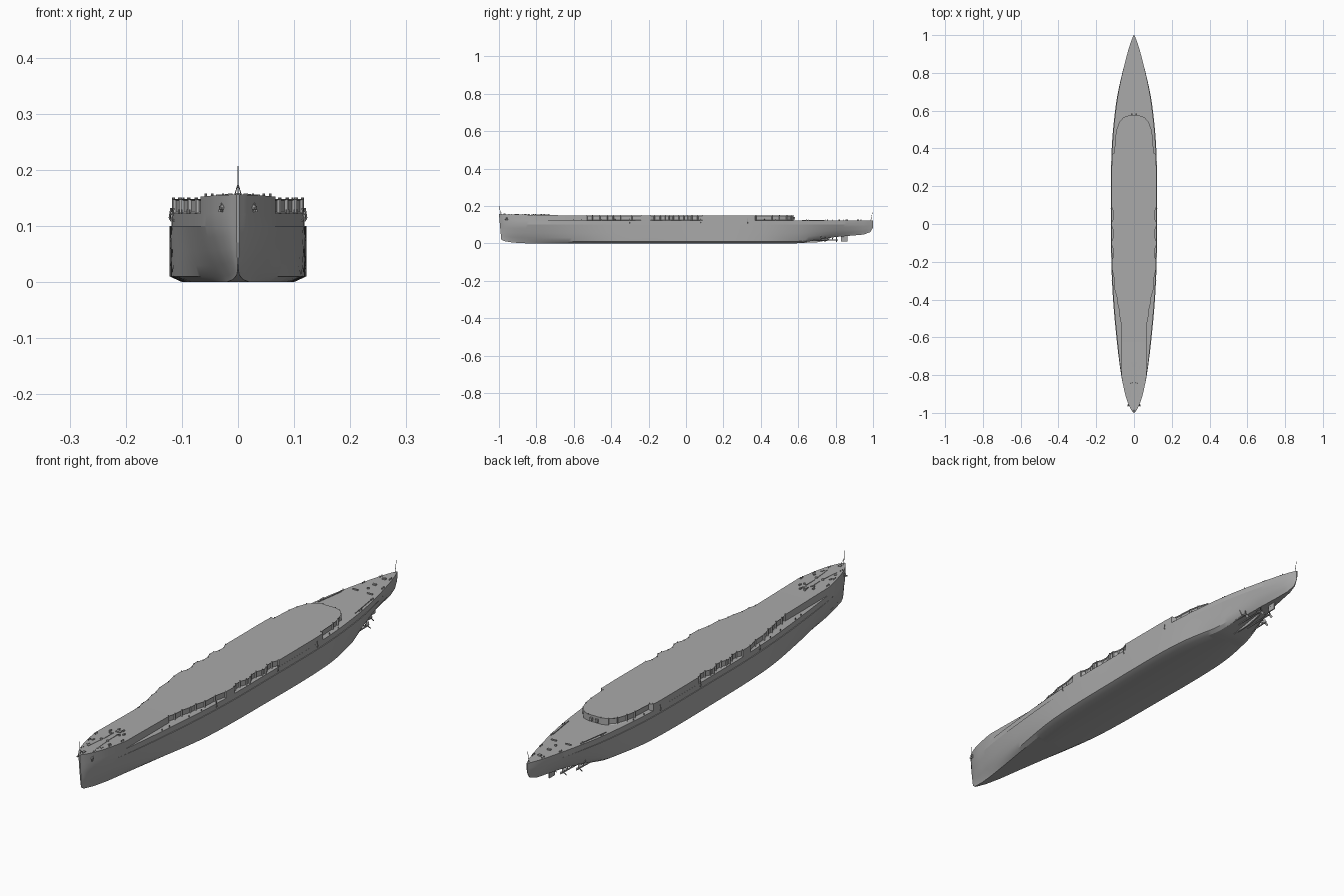
import bpy, bmesh, math
from mathutils import Vector, Matrix

old = bpy.data.objects.get("Cube")
if old:
    bpy.data.objects.remove(old)

grey = bpy.data.materials.new("hull grey")
grey.use_nodes = True
COL = (0.4, 0.4, 0.4, 1)
grey.diffuse_color = COL
grey.node_tree.nodes["Principled BSDF"].inputs["Base Color"].default_value = COL


def finish(bm, name, angle=30):
    bmesh.ops.remove_doubles(bm, verts=bm.verts, dist=1e-5)
    bmesh.ops.recalc_face_normals(bm, faces=bm.faces)
    me = bpy.data.meshes.new(name)
    bm.to_mesh(me)
    bm.free()
    me.materials.append(grey)
    ob = bpy.data.objects.new(name, me)
    bpy.context.collection.objects.link(ob)
    bpy.ops.object.select_all(action='DESELECT')
    ob.select_set(True)
    bpy.context.view_layer.objects.active = ob
    bpy.ops.object.shade_smooth_by_angle(angle=math.radians(angle))
    return ob


def box(bm, c, size, rot=0.0):
    m = Matrix.Translation(c) @ Matrix.Rotation(rot, 4, 'Z') @ Matrix.Diagonal((*size, 1))
    bmesh.ops.create_cube(bm, size=1, matrix=m)


def rod(bm, a, b, r, r2=None, n=8):
    a, b = Vector(a), Vector(b)
    d = b - a
    m = Matrix.Translation((a + b) / 2) @ d.to_track_quat('Z', 'Y').to_matrix().to_4x4()
    bmesh.ops.create_cone(bm, cap_ends=True, segments=n, radius1=r,
                          radius2=r if r2 is None else r2, depth=d.length, matrix=m)


def curve(table, y, smooth=True):
    """Interpolate a table of (y, value) pairs."""
    if y <= table[0][0]:
        return table[0][1]
    for i in range(len(table) - 1):
        (a, u), (b, v) = table[i], table[i + 1]
        if y <= b:
            t = (y - a) / (b - a)
            if not smooth:
                return u + (v - u) * t
            p, q = table[max(i - 1, 0)], table[min(i + 2, len(table) - 1)]
            m0 = (v - p[1]) / (b - p[0]) * (b - a)
            m1 = (q[1] - u) / (q[0] - a) * (b - a)
            return ((2*t**3 - 3*t**2 + 1) * u + (t**3 - 2*t**2 + t) * m0
                    + (3*t**2 - 2*t**3) * v + (t**3 - t**2) * m1)
    return table[-1][1]


BEAM = [(-1, .003), (-.98, .017), (-.95, .031), (-.9, .047), (-.8, .067), (-.6, .09),
        (-.4, .108), (-.2, .117), (0, .118), (.3, .118), (.45, .112), (.6, .097),
        (.7, .082), (.8, .061), (.9, .036), (.96, .018), (1, .002)]
FULL = [(-1, .2), (-.9, .35), (-.8, .5), (-.6, .78), (-.4, .95), (-.2, .98),
        (.4, .98), (.6, .8), (.8, .5), (1, .3)]
KEEL = [(-1, .022), (-.985, .012), (-.93, .004), (-.85, 0), (.6, 0), (.7, .018),
        (.8, .034), (.95, .047), (.985, .06), (1, .085)]
MAIN, KNUCKLE = .122, .1


def beam(y):
    return curve(BEAM, y)


def rake(y, z):
    return y + .014 * max(0, (-.85 - y) / .15) * (1 - z / .155)


def top_z(y):
    return curve([(-1, .156), (-.8, .152), (-.6, .148), (.6, .148)], y, False)


# Hull: lofted sections with a chine, a side bulge and a knuckle
def section(y):
    B, f, k = beam(y), curve(FULL, y), curve(KEEL, y, False)
    bulge = .003 * max(0, min(1, (y + .85) / .2, (.85 - y) / .2))
    chine = B * f
    pts = [(0, k), (chine * .84, k)]
    h = KNUCKLE - k
    for s in (.1, .3, .55, .8, 1):
        w = chine + (B - chine) * ((s - .1) / .9) ** .7
        pts.append((w + bulge, k + h * s))
    pts += [(B, KNUCKLE), (B, MAIN), (0, MAIN)]
    full = pts + [(-x, z) for x, z in pts[-2:0:-1]]
    return [Vector((x, rake(y, z), z)) for x, z in full]


bm = bmesh.new()
N = 110
rings = [[bm.verts.new(p) for p in section(-math.cos(math.pi * i / N))] for i in range(N + 1)]
for a, b in zip(rings, rings[1:]):
    for j in range(len(a)):
        k = (j + 1) % len(a)
        bm.faces.new((a[j], a[k], b[k], b[j]))
bm.faces.new(rings[0])
bm.faces.new(rings[-1])
finish(bm, "hull")

# Raised upper deck: forecastle flush with the hull, then stepped gun bays
INNER = [(-.8, .067), (-.53, .067), (-.5, .075), (-.46, .077), (-.42, .088), (-.39, .09),
         (-.35, .102), (-.29, .105), (-.24, .118)]
for y in (-.19, -.09, .01):
    INNER += [(y, .118), (y + .022, .108), (y + .052, .108), (y + .078, .118)]
INNER += [(.37, .118), (.375, .104), (.46, .099), (.5, .092), (.54, .078), (.565, .055), (.574, .03)]
ys = sorted({round(-1 + .2 * (1 - math.cos(math.pi * i / 60)), 4) for i in range(31)}
            | {p[0] for p in INNER} | {.15, .2, .25, .3, .34})
bm = bmesh.new()
rows = []
for y in ys:
    w = beam(y) if y < -.8 else min(beam(y), curve(INNER, y, False))
    t = top_z(y)
    rows.append([bm.verts.new((x, rake(y, z), z)) for x, z in
                 ((-w, MAIN), (-w, t), (w, t), (w, MAIN))])
bays = []
for a, b in zip(rows, rows[1:]):
    for j in range(3):
        f = bm.faces.new((a[j], a[j + 1], b[j + 1], b[j]))
        mid = f.calc_center_median().y
        span = abs(a[0].co.y - b[0].co.y)
        if j != 1 and span > .018 and (-.53 < mid < -.25 or -.2 < mid < .08 or .37 < mid < .57):
            bays.append(f)
bm.faces.new(rows[0])
bm.faces.new(rows[-1])
bmesh.ops.recalc_face_normals(bm, faces=bm.faces)
# Gun embrasures recessed into the bay walls
bmesh.ops.inset_individual(bm, faces=bays, thickness=.004, depth=-.005)
finish(bm, "upper_deck", 25)

# Bay posts and deck-edge bitts
bm = bmesh.new()
for s in (-1, 1):
    for y, x in INNER[1:]:
        x = min(x, beam(y)) - .002
        rod(bm, (s * x, y, .147), (s * x, y, .151), .0015, n=6)
    for y in (-.6, -.56, -.45, -.38, .42, .48):
        rod(bm, (s * (beam(y) - .004), y, MAIN), (s * (beam(y) - .004), y, .129), .0018, n=6)
finish(bm, "edge_bitts")

# Boat booms along the hull side
bm = bmesh.new()
for s in (-1, 1):
    for y in (-.3, .08, .33):
        x = beam(y)
        rod(bm, (s * x, y, .108), (s * (x + .004), y, .114), .0015, n=6)
        rod(bm, (s * (x + .004), y, .114), (s * (x + .001), y, .132), .0015, n=6)
finish(bm, "side_davits")

# Foredeck gear: capstans, chain runs, bollards and vents
bm = bmesh.new()
for s in (-1, 1):
    z = .152
    rod(bm, (s * .014, -.84, z), (s * .014, -.84, z + .006), .005, .004, 12)
    rod(bm, (s * .02, -.775, z - .002), (s * .02, -.775, z + .005), .004, n=12)
    box(bm, (s * .016, -.88, z + .001), (.003, .07, .004), s * .08)
    box(bm, (s * .011, -.8, z), (.003, .06, .004))
    for y, x in ((-.91, .02), (-.9, .03), (-.86, .036), (-.76, .03), (-.735, .01)):
        box(bm, (s * x, y, z + .001), (.006, .012, .006))
    for y in (-.94, -.87, -.81):
        for d in (-.006, .006):
            rod(bm, (s * (beam(y) - .008), y + d, z), (s * (beam(y) - .008), y + d, z + .006), .002)
box(bm, (0, -.75, .152), (.02, .012, .007))
box(bm, (0, -.97, .156), (.01, .012, .005))
finish(bm, "foredeck_gear")

# Anchors and hawse pipes
bm = bmesh.new()
for s in (-1, 1):
    x = beam(-.955)
    rod(bm, (s * (x - .006), -.955, .136), (s * (x + .002), -.96, .131), .005, n=10)
    box(bm, (s * (x + .001), -.96, .127), (.004, .016, .004), s * .4)
    rod(bm, (s * x, -.96, .128), (s * x, -.953, .14), .0015, n=6)
finish(bm, "anchors")

# Quarterdeck gear: breakwater plates, hatches, bollards, deck strips
bm = bmesh.new()
for s in (-1, 1):
    box(bm, (s * .032, .785, MAIN + .002), (.022, .004, .005))
    box(bm, (s * .012, .58, MAIN + .012), (.01, .008, .012))
    box(bm, (s * .074, .68, MAIN + .001), (.002, .12, .003), s * .15)
    for y in (.65, .75, .85, .93):
        for d in (-.006, .006):
            x = s * (beam(y) - .006)
            rod(bm, (x, y + d, MAIN), (x, y + d, MAIN + .006), .002)
for y in (.86, .92):
    box(bm, (0, y, MAIN + .002), (.014, .01, .006))
rod(bm, (0, .82, MAIN), (0, .82, MAIN + .006), .004, n=12)
finish(bm, "quarterdeck_gear")

# Flagstaffs with braces
bm = bmesh.new()
rod(bm, (0, -.993, .155), (0, -.997, .207), .0012, .0006, 6)
for s in (-1, 1):
    rod(bm, (s * .006, -.982, .155), (0, -.994, .175), .0008, n=6)
finish(bm, "bow_staff")
bm = bmesh.new()
rod(bm, (0, .988, MAIN), (0, .998, .173), .0012, .0006, 6)
finish(bm, "stern_staff")

# Shafts, struts and three-bladed propellers
for name, x0, y0, y1 in (("outer", .05, .6, .74), ("inner", .022, .64, .8)):
    for side, s in (("left", 1), ("right", -1)):
        bm = bmesh.new()
        x, z = s * x0, .018
        rod(bm, (x, y0, .014), (x, y1, z), .003)
        rod(bm, (x, y1, z), (x, y1 + .014, z), .004, .001)
        for d in (-.012, .012):
            rod(bm, (x, y1 - .015, z), (x + d, y1 - .02, .044), .0018, n=6)
        for i in range(3):
            m = (Matrix.Translation((x, y1 + .004, z)) @ Matrix.Rotation(i * math.tau / 3, 4, 'Y')
                 @ Matrix.Translation((0, 0, .009)) @ Matrix.Rotation(.6, 4, 'Z')
                 @ Matrix.Diagonal((.009, .0015, .013, 1)))
            bmesh.ops.create_cube(bm, size=1, matrix=m)
        finish(bm, f"{side}_{name}_propeller")

# Rudder and stern skeg
bm = bmesh.new()
box(bm, (0, .845, .027), (.005, .035, .034))
rod(bm, (0, .84, .03), (0, .84, .055), .004)
finish(bm, "rudder")
bm = bmesh.new()
prof = [(.58, .001), (.7, .005), (.76, .018), (.78, .04), (.68, .025)]
side_a = bm.faces.new([bm.verts.new((-.003, y, z)) for y, z in prof])
ext = bmesh.ops.extrude_face_region(bm, geom=[side_a])
bmesh.ops.translate(bm, vec=(.006, 0, 0),
                    verts=[v for v in ext["geom"] if isinstance(v, bmesh.types.BMVert)])
bm.faces.new(reversed(list(side_a.verts))) if not side_a.is_valid else None
finish(bm, "skeg")
